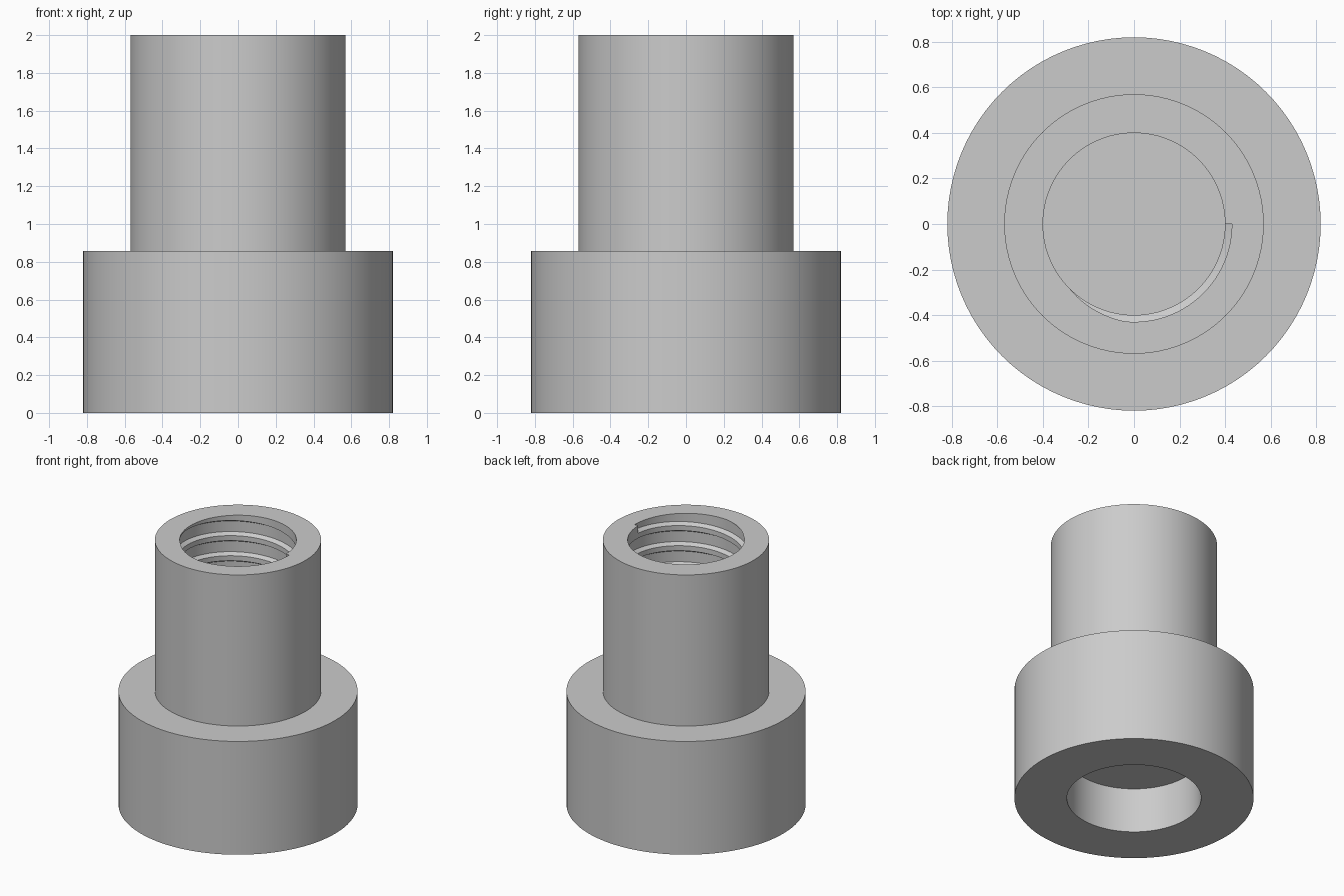
import bpy
import bmesh
import math
from mathutils import Matrix

SEGMENTS = 96
PITCH = 0.152
TURNS = 7

default_cube = bpy.data.objects.get("Cube")
if default_cube:
    bpy.data.objects.remove(default_cube, do_unlink=True)

grey = bpy.data.materials.new("plain grey")
grey.use_nodes = True
colour = (0.6, 0.6, 0.6, 1.0)
grey.diffuse_color = colour
grey.node_tree.nodes["Principled BSDF"].inputs["Base Color"].default_value = colour


def finish(bm, name):
    bmesh.ops.recalc_face_normals(bm, faces=bm.faces)
    mesh = bpy.data.meshes.new(name)
    bm.to_mesh(mesh)
    bm.free()
    mesh.materials.append(grey)
    obj = bpy.data.objects.new(name, mesh)
    bpy.context.collection.objects.link(obj)
    return obj


def revolve(name, profile):
    """Turn a profile of (radius, height) points around the z axis."""
    bm = bmesh.new()
    verts = [bm.verts.new((r, 0, z)) for r, z in profile]
    edges = [bm.edges.new(pair) for pair in zip(verts, verts[1:])]
    bmesh.ops.spin(bm, geom=verts + edges, cent=(0, 0, 0), axis=(0, 0, 1),
                   angle=math.tau, steps=SEGMENTS)
    bmesh.ops.remove_doubles(bm, verts=bm.verts, dist=0.0001)
    return finish(bm, name)


def helix(name, section, top):
    """Sweep a closed section clockwise and downward around the z axis."""
    bm = bmesh.new()
    rings = []
    for i in range(SEGMENTS * TURNS + 1):
        turn = Matrix.Rotation(-math.tau * i / SEGMENTS, 4, "Z")
        drop = top - PITCH * i / SEGMENTS
        ring = [bm.verts.new(turn @ Matrix.Translation((r, 0, z + drop)).translation)
                for r, z in section]
        rings.append(ring)
    count = len(section)
    for a, b in zip(rings, rings[1:]):
        for k in range(count):
            n = (k + 1) % count
            bm.faces.new((a[k], a[n], b[n], b[k]))
    bm.faces.new(rings[0])
    bm.faces.new(rings[-1])
    return finish(bm, name)


# Stepped body with a blind bore above and a round socket below
body = revolve("stepped_bushing", [
    (0, 0.34), (0.46, 0.34), (0.46, 0), (0.82, 0), (0.82, 0.857),
    (0.57, 0.857), (0.57, 2), (0.40, 2), (0.40, 0.857), (0, 0.857)])

# Trapezoid thread groove cut into the bore, running out through the rim
cutter = helix("thread_cutter", [
    (0.37, -0.0743), (0.43, -0.04), (0.43, 0.04), (0.37, 0.0743)], 2.0)
cutter.hide_render = True

cut = body.modifiers.new("thread", "BOOLEAN")
cut.operation = "DIFFERENCE"
cut.solver = "EXACT"
cut.object = cutter

bpy.ops.object.select_all(action="DESELECT")
body.select_set(True)
bpy.context.view_layer.objects.active = body
bpy.ops.object.modifier_apply(modifier=cut.name)
bpy.data.objects.remove(cutter, do_unlink=True)

# Smooth round walls with crisp rims
bpy.ops.object.shade_smooth_by_angle(angle=math.radians(30))
